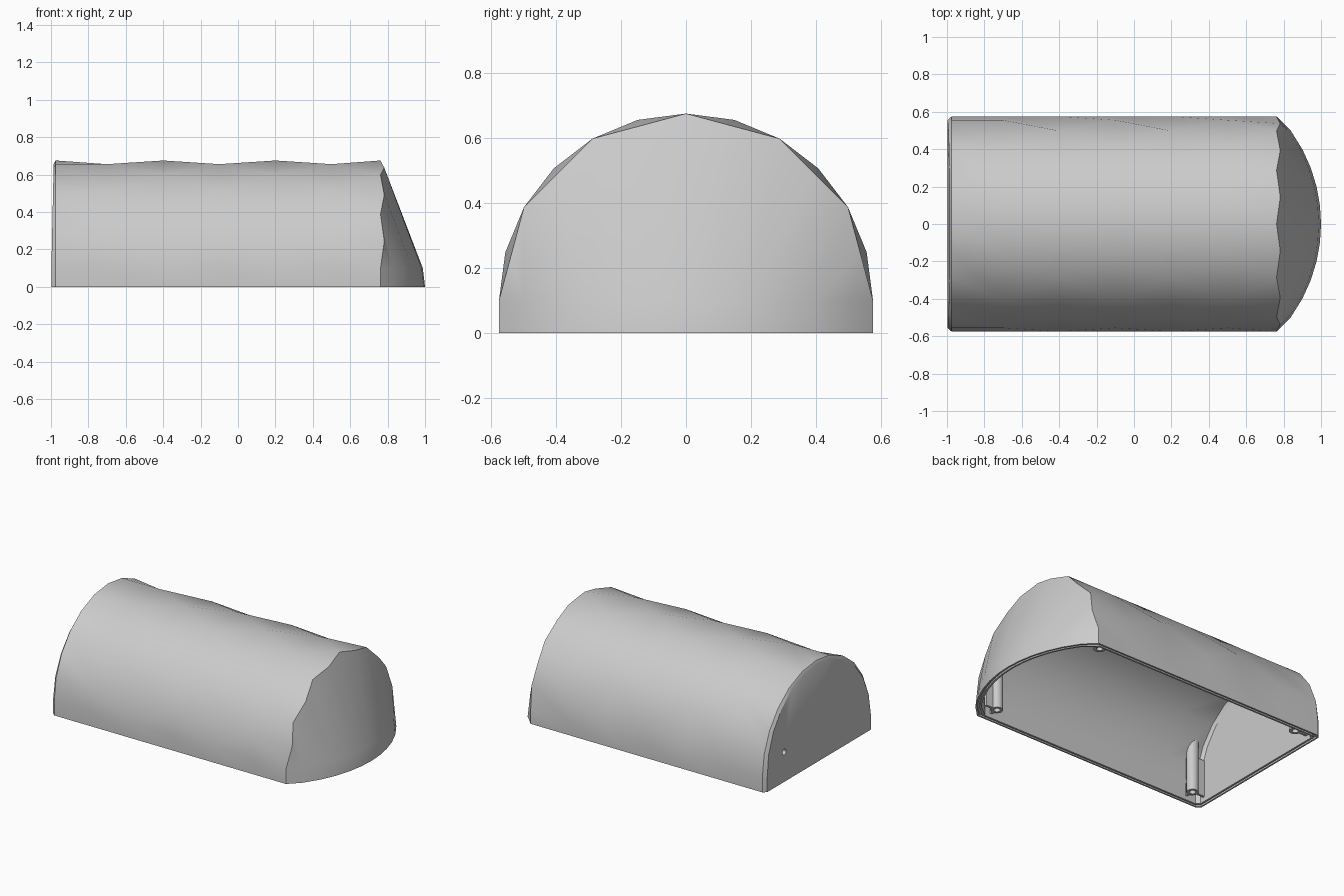
import bpy, bmesh
from math import sin, cos, radians, sqrt
from mathutils import Matrix

if "Cube" in bpy.data.objects:
    bpy.data.objects.remove(bpy.data.objects["Cube"])

RADIUS, AXIS_Z, WALL, RECESS = 0.575, 0.1, 0.035, 0.03
EVEN = list(range(-90, 91, 30))
ODD = [-90, *range(-75, 76, 30), 90]
FINE = list(range(-90, 91, 15))

grey = bpy.data.materials.new("light_grey")
grey.use_nodes = True
color = (0.6, 0.6, 0.6, 1)
grey.diffuse_color = color
grey.node_tree.nodes["Principled BSDF"].inputs["Base Color"].default_value = color


def finish(bm, name):
    """Turn the bmesh into a smooth-shaded object with sharp edges kept."""
    bmesh.ops.recalc_face_normals(bm, faces=bm.faces)
    mesh = bpy.data.meshes.new(name)
    bm.to_mesh(mesh)
    bm.free()
    mesh.materials.append(grey)
    obj = bpy.data.objects.new(name, mesh)
    bpy.context.collection.objects.link(obj)
    bpy.ops.object.select_all(action='DESELECT')
    obj.select_set(True)
    bpy.context.view_layer.objects.active = obj
    bpy.ops.object.shade_smooth_by_angle(angle=radians(28))


def bridge(bm, loops):
    """Join consecutive closed loops of equal length with quads."""
    for a, b in zip(loops, loops[1:]):
        for k in range(len(a)):
            bm.faces.new((a[k - 1], a[k], b[k], b[k - 1]))


def zip_rows(bm, a, angles_a, b, angles_b):
    """Triangulate the strip between two rows sorted by angle."""
    i = j = 0
    while i < len(a) - 1 or j < len(b) - 1:
        step_a = j == len(b) - 1 or (i < len(a) - 1 and angles_a[i + 1] <= angles_b[j + 1])
        tri = [a[i], b[j], a[i + 1] if step_a else b[j + 1]]
        if len(set(tri)) == 3:
            bm.faces.new(tri)
        if step_a:
            i += 1
        else:
            j += 1


def skin(bm, inset):
    """Faceted vault with sloped nose and flat end; returns its border and hole loops."""
    r = RADIUS - inset

    def arc(x, angles, radius=r):
        return [bm.verts.new((x, radius * sin(radians(t)), AXIS_Z + radius * cos(radians(t))))
                for t in angles]

    # Flat end with a small chamfer and a cable hole
    end = arc(0, FINE, r - 0.02)
    hole = [bm.verts.new((0, 0.37 + 0.02 * cos(radians(t)), 0.2 + 0.02 * sin(radians(t))))
            for t in range(0, 360, 30)]
    for v in end + hole:
        v.co.x = -1 + inset + 0.022 * v.co.z
    edges = [bm.edges.new((loop[k - 1], loop[k])) for loop in (end, hole) for k in range(len(loop))]
    bmesh.ops.triangle_fill(bm, edges=edges, use_beauty=True, normal=(-1, 0, 0))
    rows = [(end, FINE), (arc(-0.975 + inset, FINE), FINE)]

    # Vault rings alternate by half a step
    for k in range(5):
        angles = EVEN if k % 2 else ODD
        rows.append((arc(-0.7 + 0.3 * k, angles), angles))

    # Scalloped nose edge: corners on the arc, midpoints on its chords
    edge = arc(0.762 - inset, FINE)
    for k in range(1, len(edge), 2):
        edge[k].co = (edge[k - 1].co + edge[k + 1].co) / 2
        edge[k].co.x += 0.02
    rows.append((edge, FINE))

    # Curved foot of the nose, sharing its outer corners with the edge
    foot = [edge[0]]
    for t in FINE[1:-1]:
        y = 0.2 * t / 30 * r / RADIUS
        foot.append(bm.verts.new((0.138 + sqrt((0.85 - inset) ** 2 - y * y), y, AXIS_Z)))
    foot.append(edge[-1])
    rows.append((foot, FINE))

    for (a, ta), (b, tb) in zip(rows, rows[1:]):
        zip_rows(bm, a, ta, b, tb)
    sides = [row for row, angles in rows[:-1]]
    border = [s[0] for s in sides] + foot[1:-1] + [s[-1] for s in reversed(sides)]
    return border, hole


# Hollow shell: outer and inner skins joined by upright skirts and a grooved rim
bm = bmesh.new()
outer, outer_hole = skin(bm, 0)
inner, inner_hole = skin(bm, WALL)
loops = [outer]
for t, z in ((0, 0), (0.3, 0), (0.3, 0.012), (0.65, 0.012), (0.65, 0), (1, 0)):
    loop = []
    for a, b in zip(outer, inner):
        co = a.co.lerp(b.co, t)
        flare = 0.012 if a.co.x > 0.79 else 0
        loop.append(bm.verts.new((co.x + flare, co.y, z)))
    loops.append(loop)
bridge(bm, loops + [inner])
bridge(bm, [outer_hole, inner_hole])
finish(bm, "shell")


def box(bm, low, high):
    size = [h - l for l, h in zip(low, high)]
    mid = [(h + l) / 2 for l, h in zip(low, high)]
    bmesh.ops.create_cube(bm, size=1, matrix=Matrix.Translation(mid) @ Matrix.Diagonal((*size, 1)))


def screw_post(name, x, y, out):
    """Hollow screw post rising into the vault, with two thin ribs."""
    bm = bmesh.new()

    def ring(radius, z=None):
        verts = []
        for k in range(16):
            t = radians(22.5 * k)
            py = y + radius * sin(t)
            pz = AXIS_Z + sqrt((RADIUS - 0.8 * WALL) ** 2 - py * py) if z is None else z
            verts.append(bm.verts.new((x + radius * cos(t), py, pz)))
        return verts

    rings = [ring(0.038), ring(0.038, RECESS), ring(0.02, RECESS), ring(0.02, 0.16)]
    bridge(bm, rings)
    bm.faces.new(rings[0])
    bm.faces.new(rings[-1])

    side = 1 if y > 0 else -1
    xs = sorted((x + out * 0.03, x + out * 0.09))
    box(bm, (xs[0], y - 0.008, RECESS), (xs[1], y + 0.008, 0.28))
    ys = sorted((y + side * 0.03, side * 0.545))
    box(bm, (x - 0.008, ys[0], RECESS), (x + 0.008, ys[1], 0.19))
    finish(bm, name)


for end_name, x, out in (("nose", 0.68, 1), ("rear", -0.87, -1)):
    for side_name, y in (("left", 0.485), ("right", -0.485)):
        screw_post(f"screw_post_{end_name}_{side_name}", x, y, out)
